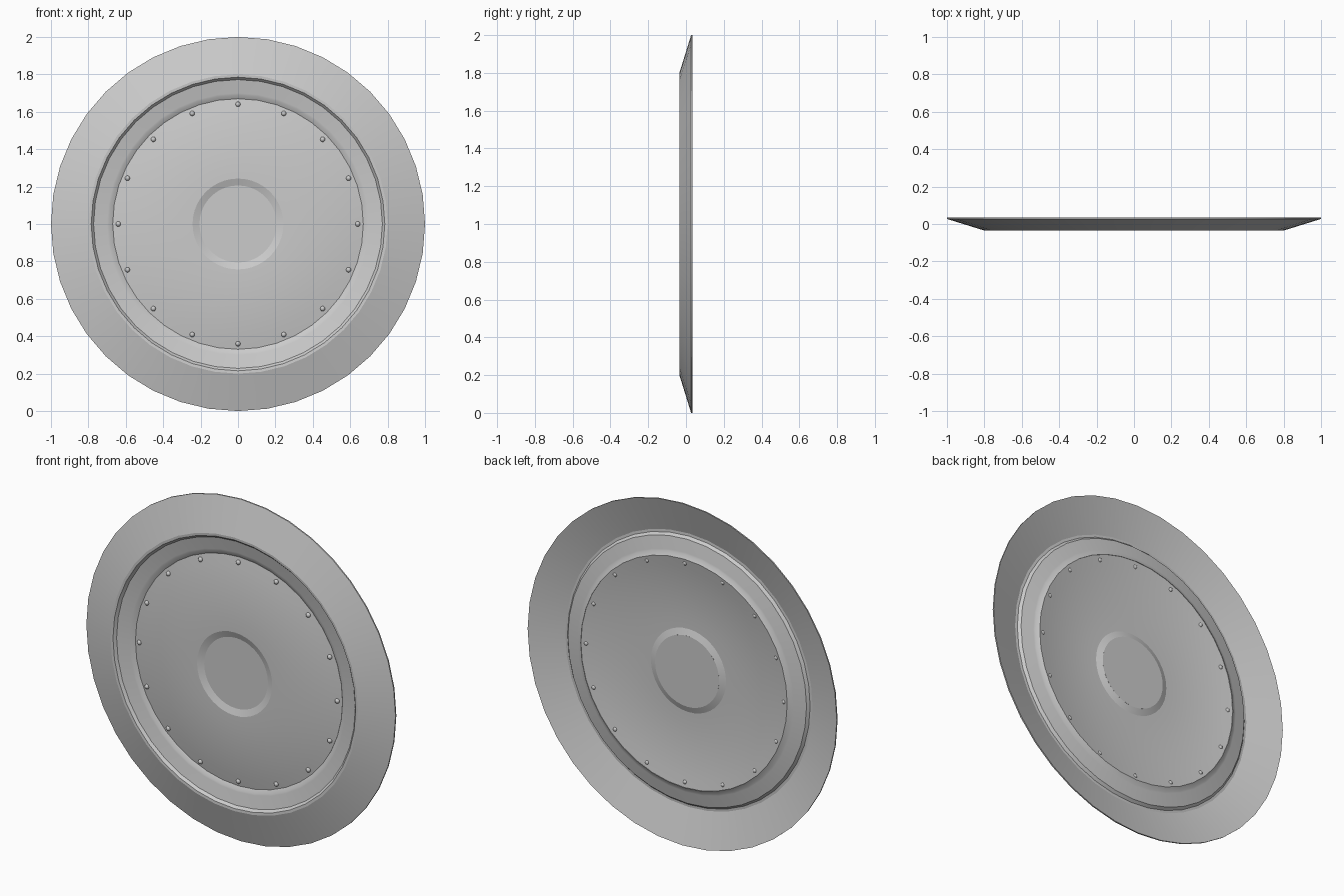
import bpy, bmesh, math

if "Cube" in bpy.data.objects:
    bpy.data.objects.remove(bpy.data.objects["Cube"])

SEG = 40
THICK = 0.008  # sheet thickness along y


def finish(name, bm, angle=30):
    bmesh.ops.recalc_face_normals(bm, faces=bm.faces)
    me = bpy.data.meshes.new(name)
    bm.to_mesh(me)
    bm.free()
    ob = bpy.data.objects.new(name, me)
    bpy.context.collection.objects.link(ob)
    bpy.ops.object.select_all(action='DESELECT')
    ob.select_set(True)
    bpy.context.view_layer.objects.active = ob
    bpy.ops.object.shade_smooth_by_angle(angle=math.radians(angle))
    return ob


def lathe(name, front, angle=30):
    """Spin a thin sheet with front profile (radius, y) about the y axis at z = 1."""
    profile = front + [(r, y + THICK) for r, y in reversed(front)]
    if front[-1][0] > 0:
        profile = profile + [profile[0]]
    bm = bmesh.new()
    rings = []
    for r, y in profile:
        n = SEG if r > 0 else 1
        rings.append([bm.verts.new((r * math.sin(2 * math.pi * i / SEG), y,
                                    1 + r * math.cos(2 * math.pi * i / SEG)))
                      for i in range(n)])
    if front[-1][0] == 0:
        rings.append(rings[0])
    else:
        for v in rings[-1]:
            bm.verts.remove(v)
        rings[-1] = rings[0]
    for a, b in zip(rings, rings[1:]):
        if len(a) == len(b) == 1:
            continue
        for i in range(SEG):
            j = (i + 1) % SEG
            if len(b) == 1:
                bm.faces.new((a[i], a[j], b[0]))
            elif len(a) == 1:
                bm.faces.new((a[0], b[j], b[i]))
            else:
                bm.faces.new((a[i], a[j], b[j], b[i]))
    return finish(name, bm, angle)


# Sloping outer rim with stepped inner ring
lathe("outer_rim", [(1.0, 0.027), (0.80, -0.035), (0.785, -0.034), (0.772, -0.019),
                    (0.70, -0.004), (0.69, -0.002), (0.668, 0.011)], 20)


# Gently domed dish, bulging to the front
def dome(r):
    return 0.009 - 0.040 * (1 - ((r - 0.25) / 0.42) ** 2)


radii = [0.67 - 0.06 * i for i in range(8)]
lathe("domed_dish", [(r, dome(r)) for r in radii] + [(0.243, -0.031), (0.206, -0.018)], 12)

# Flat centre plate
lathe("centre_plate", [(0.207, -0.018), (0.0, -0.018)])

# Ring of rivets around the dish edge
bm = bmesh.new()
for i in range(16):
    a = 2 * math.pi * i / 16
    ret = bmesh.ops.create_uvsphere(bm, u_segments=10, v_segments=6, radius=0.014)
    bmesh.ops.translate(bm, verts=ret["verts"],
                        vec=(0.64 * math.sin(a), dome(0.64) + 0.001, 1 + 0.64 * math.cos(a)))
finish("rivets", bm, 60)
